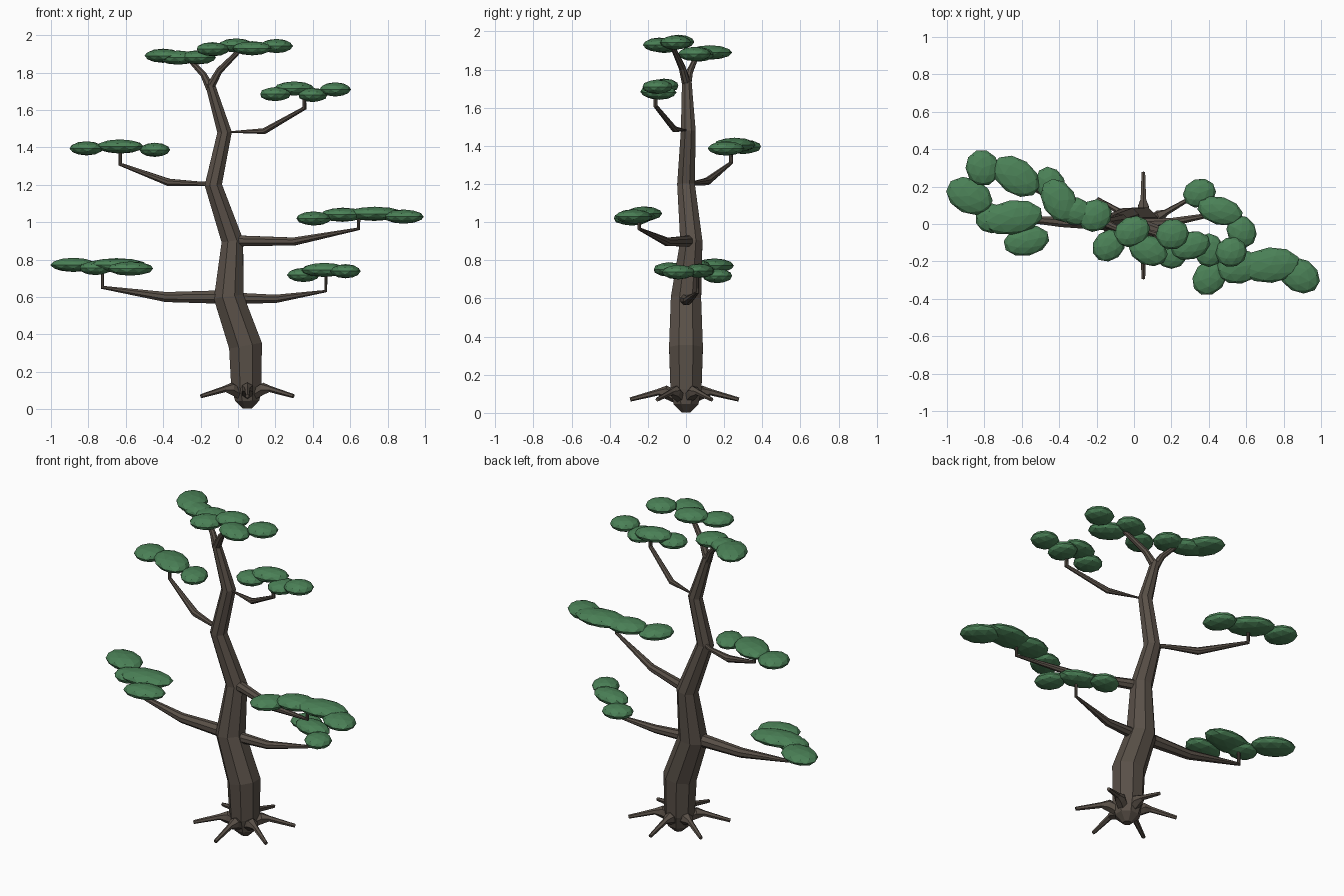
import bpy, bmesh, math
from mathutils import Vector, Matrix


def material(name, rgb):
    m = bpy.data.materials.new(name)
    m.diffuse_color = (*rgb, 1)
    return m


BARK = material("bark", (0.10, 0.08, 0.064))
LEAF = material("leaf_green", (0.07, 0.22, 0.095))


def add_object(name, bm, mat):
    bmesh.ops.recalc_face_normals(bm, faces=bm.faces)
    mesh = bpy.data.meshes.new(name)
    bm.to_mesh(mesh)
    bm.free()
    mesh.materials.append(mat)
    obj = bpy.data.objects.new(name, mesh)
    bpy.context.collection.objects.link(obj)
    return obj


def tube(name, path, sides=8):
    """Faceted tapering tube through (x, y, z, radius) points."""
    bm = bmesh.new()
    pts = [Vector(p[:3]) for p in path]
    rings, side, last = [], None, None
    for i, p in enumerate(pts):
        t = Vector()
        if i > 0:
            t += (p - pts[i - 1]).normalized()
        if i < len(pts) - 1:
            t += (pts[i + 1] - p).normalized()
        t.normalize()
        if side is None:
            side = t.cross(Vector((0, 1, 0))).normalized()
        else:
            side = last.rotation_difference(t) @ side
        last = t
        other = t.cross(side)
        ring = []
        for k in range(sides):
            a = 2 * math.pi * (k + 0.5) / sides
            ring.append(bm.verts.new(p + path[i][3] * (side * math.cos(a) + other * math.sin(a))))
        rings.append(ring)
    for a, b in zip(rings, rings[1:]):
        for k in range(sides):
            j = (k + 1) % sides
            bm.faces.new((a[k], a[j], b[j], b[k]))
    bm.faces.new(rings[0])
    bm.faces.new(rings[-1])
    return add_object(name, bm, BARK)


def foliage(name, pads):
    """Cluster of flattened balls: (x, y, z, rx, ry, turn in degrees)."""
    bm = bmesh.new()
    for x, y, z, rx, ry, turn in pads:
        m = (Matrix.Translation((x, y, z)) @ Matrix.Rotation(math.radians(turn), 4, 'Z')
             @ Matrix.Diagonal((rx, ry, 0.038, 1)))
        bmesh.ops.create_icosphere(bm, subdivisions=2, radius=1, matrix=m)
    add_object(name, bm, LEAF)


# Winding trunk with a rounded foot
tube("trunk", [
    (0.05, 0, 0.003, 0.025), (0.05, 0, 0.045, 0.07), (0.045, 0, 0.12, 0.088),
    (0.04, 0, 0.34, 0.096), (-0.05, 0, 0.60, 0.086), (-0.03, 0.028, 0.90, 0.063),
    (-0.132, 0, 1.20, 0.05), (-0.072, 0.012, 1.48, 0.042), (-0.15, 0.004, 1.74, 0.027)])

# Six spreading roots
for i in range(6):
    a = math.radians(30 + 60 * i)
    tube(f"root_{i + 1}", [
        (0.05 + r * math.cos(a), -0.008 + r * math.sin(a), z, w)
        for r, z, w in ((0.02, 0.07, 0.03), (0.10, 0.11, 0.034), (0.14, 0.108, 0.017), (0.285, 0.07, 0.011))], 6)

# Branches, each bending up into its foliage
tube("branch_low_left", [(-0.05, 0, 0.60, 0.043), (-0.14, 0, 0.60, 0.037), (-0.385, 0.01, 0.60, 0.029),
                         (-0.725, 0.04, 0.652, 0.012), (-0.725, 0.04, 0.76, 0.009)])
tube("branch_low_right", [(-0.04, 0, 0.59, 0.035), (0.04, 0, 0.593, 0.03), (0.20, 0.01, 0.59, 0.024),
                          (0.47, 0.06, 0.632, 0.009), (0.47, 0.06, 0.73, 0.008)])
tube("branch_mid_right", [(-0.03, 0.02, 0.90, 0.035), (0.04, 0, 0.90, 0.03), (0.30, -0.10, 0.897, 0.023),
                          (0.645, -0.245, 0.965, 0.01), (0.645, -0.245, 1.03, 0.009)])
tube("branch_mid_left", [(-0.13, 0.01, 1.205, 0.012), (-0.20, 0.05, 1.205, 0.013), (-0.37, 0.11, 1.213, 0.021),
                         (-0.63, 0.235, 1.31, 0.011), (-0.63, 0.235, 1.40, 0.01)])
tube("branch_high_right", [(-0.07, 0.01, 1.48, 0.006), (-0.02, -0.01, 1.483, 0.006), (0.14, -0.06, 1.487, 0.017),
                           (0.355, -0.16, 1.61, 0.012), (0.355, -0.16, 1.69, 0.009)])
tube("crown_fork_left", [(-0.15, 0.004, 1.72, 0.025), (-0.185, 0.02, 1.79, 0.018), (-0.27, 0.06, 1.88, 0.012)])
tube("crown_fork_right", [(-0.15, 0.004, 1.72, 0.025), (-0.10, -0.02, 1.81, 0.019), (0.01, -0.07, 1.92, 0.013)])

# Flat foliage clusters
foliage("foliage_low_left", [
    (-0.88, 0.15, 0.772, 0.13, 0.095, -25), (-0.76, 0.03, 0.755, 0.09, 0.08, 0),
    (-0.65, 0.035, 0.77, 0.165, 0.092, 8), (-0.575, -0.09, 0.752, 0.125, 0.08, 12)])
foliage("foliage_low_right", [
    (0.35, 0.165, 0.718, 0.09, 0.077, 20), (0.46, 0.07, 0.745, 0.125, 0.075, -15),
    (0.575, -0.04, 0.738, 0.09, 0.078, -60)])
foliage("foliage_mid_right", [
    (0.405, -0.285, 1.02, 0.105, 0.085, 50), (0.56, -0.23, 1.04, 0.12, 0.09, 10),
    (0.73, -0.22, 1.045, 0.16, 0.095, 5), (0.885, -0.275, 1.03, 0.115, 0.09, -30)])
foliage("foliage_mid_left", [
    (-0.81, 0.30, 1.395, 0.09, 0.098, 20), (-0.63, 0.255, 1.405, 0.14, 0.095, -35),
    (-0.445, 0.21, 1.387, 0.10, 0.078, -65)])
foliage("foliage_high_right", [
    (0.20, -0.16, 1.685, 0.085, 0.08, 0), (0.30, -0.115, 1.715, 0.11, 0.075, 15),
    (0.40, -0.14, 1.68, 0.08, 0.09, 0), (0.52, -0.15, 1.71, 0.085, 0.08, 20)])
foliage("foliage_crown_left", [
    (-0.40, 0.125, 1.89, 0.125, 0.09, -60), (-0.32, 0.07, 1.88, 0.11, 0.075, -15),
    (-0.21, 0.045, 1.882, 0.095, 0.085, 30)])
foliage("foliage_crown_right", [
    (-0.135, -0.115, 1.925, 0.095, 0.08, 40), (-0.01, -0.04, 1.945, 0.10, 0.08, 25),
    (0.075, -0.14, 1.93, 0.11, 0.08, -25), (0.205, -0.055, 1.942, 0.09, 0.082, 20)])
